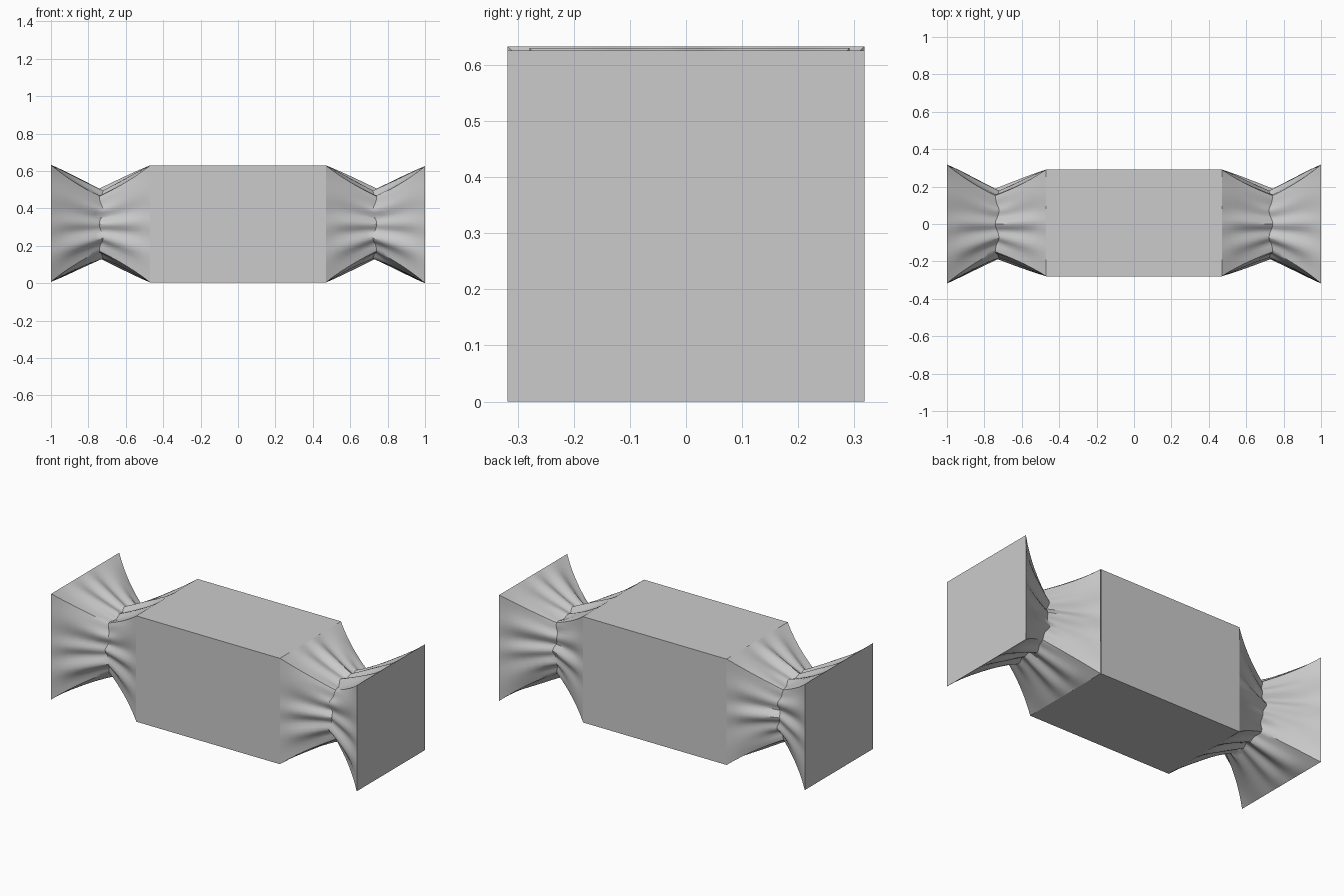
import bpy, bmesh
from math import cos, sin, pi, radians

if "Cube" in bpy.data.objects:
    bpy.data.objects.remove(bpy.data.objects["Cube"])

N = 96          # points around a section
STEPS = 7       # rings on each side of the neck
ZC = 0.316      # height of the long axis


def square_pt(a, hy, hz):
    m = max(abs(cos(a)), abs(sin(a)))
    return hy * cos(a) / m, hz * sin(a) / m


def neck_pt(a):
    # rounded square with gathered pleats
    r = 0.178 / (abs(cos(a)) ** 3 + abs(sin(a)) ** 3) ** (1 / 3)
    r *= 1 + 0.045 * cos(16 * a) + 0.025 * cos(7 * a + 1)
    return r * cos(a), r * sin(a)


def finish(name, bm):
    bmesh.ops.recalc_face_normals(bm, faces=bm.faces)
    me = bpy.data.meshes.new(name)
    bm.to_mesh(me)
    bm.free()
    ob = bpy.data.objects.new(name, me)
    bpy.context.collection.objects.link(ob)
    bpy.ops.object.select_all(action='DESELECT')
    ob.select_set(True)
    bpy.context.view_layer.objects.active = ob
    bpy.ops.object.shade_smooth_by_angle(angle=radians(35))
    return ob


def twist(name, side, cap_z):
    bm = bmesh.new()
    rings = []
    for k in range(2 * STEPS + 1):
        t = k / STEPS - 1               # -1 at box, 0 at neck, 1 at outer end
        w = 1 - abs(t)                  # amount of gathering
        blend = w + 0.12 * w * (1 - w)
        ring = []
        for i in range(N):
            a = 2 * pi * i / N
            if t < 0:
                y, z = square_pt(a, 0.285, 0.313)
                y, z, x_end = y + 0.006, z + ZC + 0.001, 0.47
            else:
                y, z = square_pt(a, 0.318, 0.313)
                z, x_end = z + cap_z, 1.0
            ny, nz = neck_pt(a)
            x_neck = 0.732 + 0.010 * cos(8 * a)
            # pleats run out along the cloth and fade towards the square edge
            f = 1 + 0.03 * w * (1 - w) * 4 * cos(12 * a + 0.6)
            y = (y + (ny - y) * blend) * f
            z = ZC + (z - ZC + (nz + ZC - z) * blend) * f
            x = x_neck + (x_end - x_neck) * abs(t)
            ring.append(bm.verts.new((side * x, y, z)))
        rings.append(ring)
    for r0, r1 in zip(rings, rings[1:]):
        for i in range(N):
            j = (i + 1) % N
            bm.faces.new((r0[i], r0[j], r1[j], r1[i]))
    bm.faces.new(rings[-1])             # flat outer end
    return finish(name, bm)


# Box-shaped middle of the wrapper, open where the twists join
bm = bmesh.new()
loops = [[bm.verts.new((x, y, z)) for y, z in
          ((-0.28, 0.004), (0.292, 0.004), (0.292, 0.63), (-0.28, 0.63))]
         for x in (-0.47, 0.47)]
for i in range(4):
    j = (i + 1) % 4
    bm.faces.new((loops[0][i], loops[0][j], loops[1][j], loops[1][i]))
finish("wrapped_box", bm)

# Gathered ends
twist("left_twist", -1, 0.320)
twist("right_twist", 1, 0.313)
